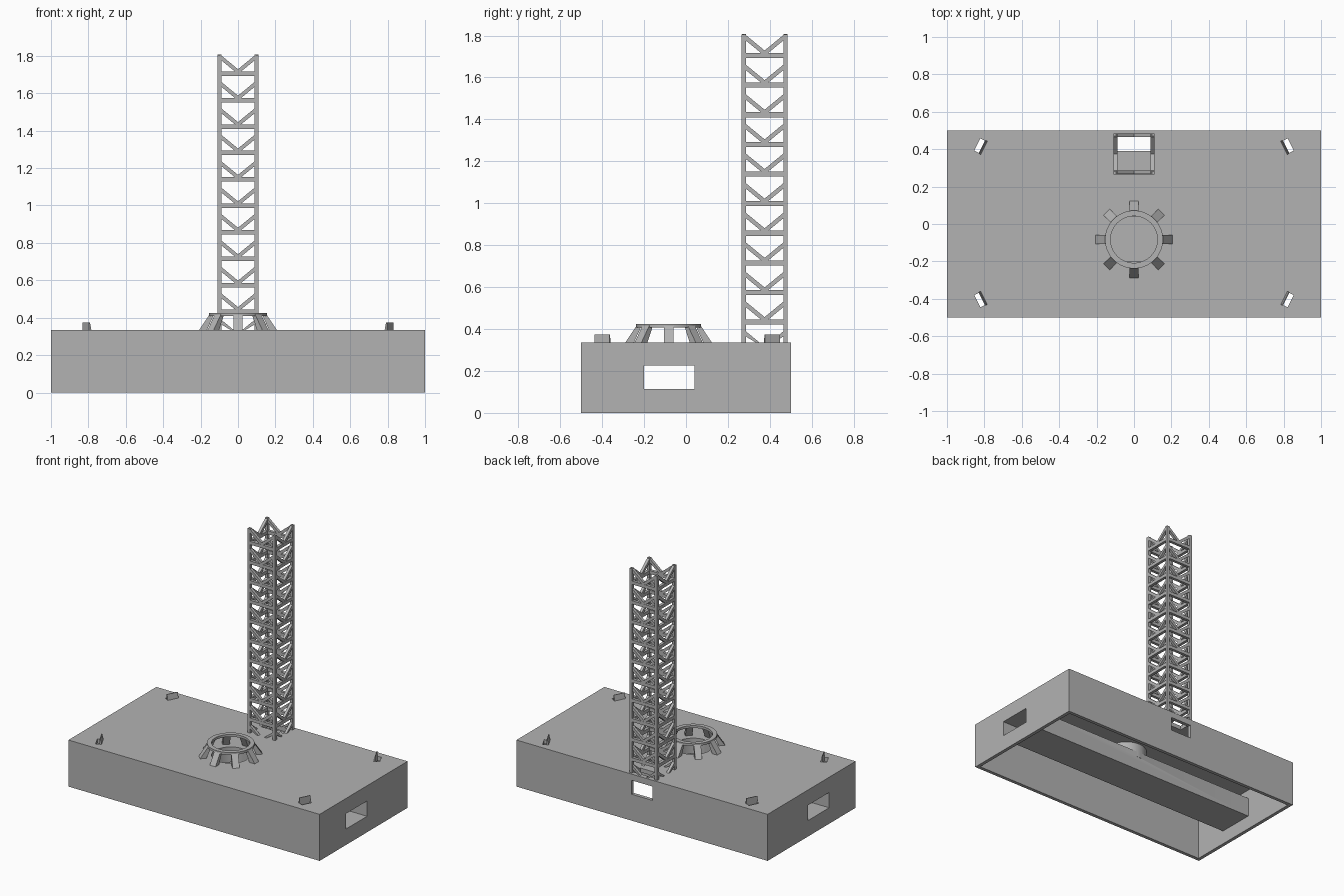
import bpy, bmesh, math
from mathutils import Matrix, Vector

if "Cube" in bpy.data.objects:
    bpy.data.objects.remove(bpy.data.objects["Cube"], do_unlink=True)

GREY = (0.45, 0.45, 0.45, 1)
grey = bpy.data.materials.new("plain grey")
grey.use_nodes = True
grey.diffuse_color = GREY
grey.node_tree.nodes["Principled BSDF"].inputs["Base Color"].default_value = GREY

DECK = 0.335      # height of the deck
PAD_Y = -0.083    # centre line of trench and launch ring
TOWER_Y = 0.375


def add_box(bm, x0, x1, y0, y1, z0, z1, matrix=Matrix()):
    size = Matrix.Diagonal((x1 - x0, y1 - y0, z1 - z0, 1))
    mid = Matrix.Translation(((x0 + x1) / 2, (y0 + y1) / 2, (z0 + z1) / 2))
    bmesh.ops.create_cube(bm, size=1, matrix=matrix @ mid @ size)


def add_prism(bm, outline, d0, d1, matrix=Matrix()):
    """Extrude an (x, z) outline along y from d0 to d1."""
    a, b = [[bm.verts.new(matrix @ Vector((x, d, z))) for x, z in outline] for d in (d0, d1)]
    n = len(outline)
    bm.faces.new(a)
    bm.faces.new(b[::-1])
    for i in range(n):
        j = (i + 1) % n
        bm.faces.new((a[i], b[i], b[j], a[j]))


def add_cylinder(bm, r, z0, z1):
    bmesh.ops.create_cone(bm, cap_ends=True, segments=64, radius1=r, radius2=r, depth=z1 - z0,
                          matrix=Matrix.Translation((0, PAD_Y, (z0 + z1) / 2)))


def finish(bm, name, smooth=False):
    bmesh.ops.recalc_face_normals(bm, faces=bm.faces)
    mesh = bpy.data.meshes.new(name)
    bm.to_mesh(mesh)
    bm.free()
    mesh.materials.append(grey)
    obj = bpy.data.objects.new(name, mesh)
    bpy.context.collection.objects.link(obj)
    return obj


def box(name, *dims, matrix=Matrix()):
    bm = bmesh.new()
    add_box(bm, *dims, matrix)
    return finish(bm, name)


def cylinder(name, *dims):
    bm = bmesh.new()
    add_cylinder(bm, *dims)
    return finish(bm, name)


def combine(obj, tool, operation="DIFFERENCE"):
    mod = obj.modifiers.new("cut", "BOOLEAN")
    mod.operation, mod.object, mod.solver = operation, tool, "EXACT"
    bpy.context.view_layer.objects.active = obj
    bpy.ops.object.modifier_apply(modifier=mod.name)
    bpy.data.objects.remove(tool, do_unlink=True)


def smooth(obj):
    bpy.ops.object.select_all(action="DESELECT")
    obj.select_set(True)
    bpy.context.view_layer.objects.active = obj
    bpy.ops.object.shade_smooth_by_angle(angle=math.radians(30))


def trench_voids():
    return (box("trench_void", -1.1, 1.1, -0.2, 0.04, 0.115, 0.225),
            cylinder("riser_void", 0.125, 0.2, 0.5))


# Placement of the four corner hoods: local +x points away from the centre
corners = [Matrix.Translation((sx * 0.82, 0.006 + sy * 0.41, 0))
           @ Matrix.Rotation(math.atan2(sy * 0.45, sx * 0.9), 4, "Z")
           for sx in (-1, 1) for sy in (-1, 1)]

# Hollow base, open underneath
base = box("base", -1, 1, -0.5, 0.5, 0, DECK)
combine(base, box("cavity", -0.975, 0.975, -0.475, 0.475, -0.1, 0.305))
for void in trench_voids():
    combine(base, void)
combine(base, box("tower_hole", -0.09, 0.09, 0.39, 0.465, 0.25, 0.4))
combine(base, box("back_port", -0.084, 0.084, 0.4, 0.6, 0.19, 0.29))
for m in corners:
    combine(base, box("slot", -0.007, 0.02, -0.037, 0.037, 0.2, 0.4, matrix=m))
smooth(base)

# Duct running end to end, with a round riser up to the launch ring
duct = box("trench_duct", -0.98, 0.98, -0.215, 0.055, 0.1, 0.24)
combine(duct, cylinder("riser", 0.14, 0.2, 0.31), "UNION")
for void in trench_voids():
    combine(duct, void)
smooth(duct)

# Launch ring on eight slanted legs
ring = cylinder("launch_ring", 0.155, 0.408, 0.425)
combine(ring, cylinder("ring_void", 0.125, 0.3, 0.5))
smooth(ring)
bm = bmesh.new()
leg = [(0.168, 0.33), (0.21, 0.33), (0.152, 0.418), (0.128, 0.418)]
for i in range(8):
    add_prism(bm, leg, -0.023, 0.023,
              Matrix.Translation((0, PAD_Y, 0)) @ Matrix.Rotation(i * math.pi / 4, 4, "Z"))
finish(bm, "launch_ring_legs")

# Corner hoods: thin leaning walls on the inner side of each slot
bm = bmesh.new()
for m in corners:
    add_prism(bm, [(-0.021, 0.33), (-0.007, 0.33), (-0.007, 0.375), (-0.012, 0.375)],
              -0.04, 0.04, m)
finish(bm, "corner_hoods")

# Lattice tower: four equal sides of posts, bars and V braces
HALF, THICK, TOP, PITCH = 0.11, 0.021, 1.805, 0.1413
bm = bmesh.new()
for side in range(4):
    m = Matrix.Translation((0, TOWER_Y, 0)) @ Matrix.Rotation(side * math.pi / 2, 4, "Z")
    inner = HALF - THICK
    add_box(bm, inner, HALF, -HALF, -inner, 0.32, TOP, m)
    for i in range(-1, 10):
        z = 0.433 + i * PITCH
        if i >= 0:
            add_box(bm, -inner, inner, -HALF, -inner, z - 0.012, z + 0.012, m)
        apex = z + 0.012
        for s in (-1, 1):
            brace = [(0, apex - 0.014), (s * 0.095, apex + 0.064),
                     (s * 0.095, apex + 0.09), (0, apex + 0.012)]
            add_prism(bm, [(x, max(h, 0.31)) for x, h in brace], -HALF + 0.001, -inner, m)
finish(bm, "lattice_tower")
